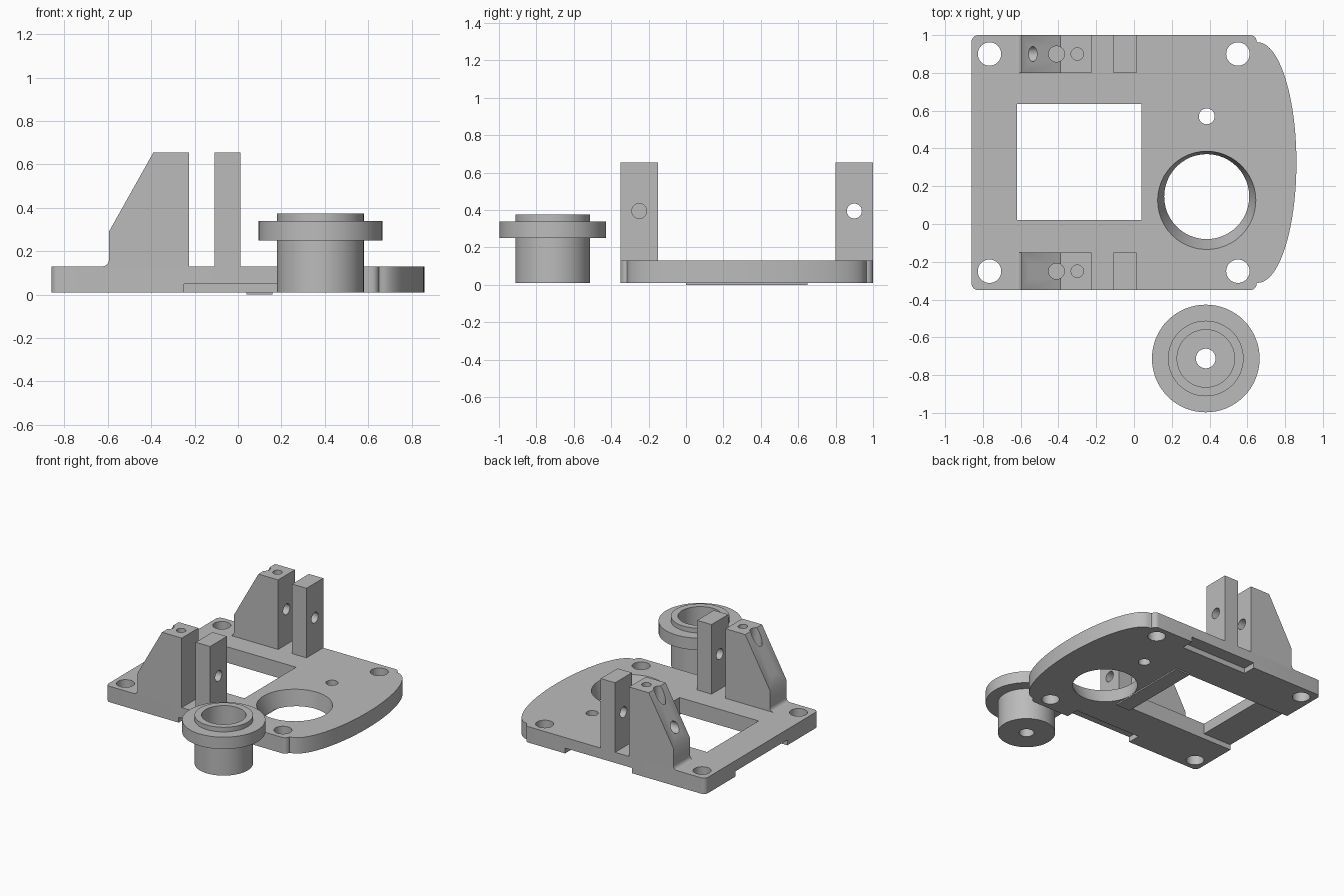
import bpy, bmesh, math
from mathutils import Matrix, Vector

cube = bpy.data.objects.get("Cube")
if cube:
    bpy.data.objects.remove(cube, do_unlink=True)

grey = bpy.data.materials.new("plain_grey")
grey.use_nodes = True
grey.diffuse_color = (0.5, 0.5, 0.5, 1)
grey.node_tree.nodes["Principled BSDF"].inputs["Base Color"].default_value = (0.5, 0.5, 0.5, 1)


def finish(name, bm):
    bmesh.ops.recalc_face_normals(bm, faces=bm.faces)
    mesh = bpy.data.meshes.new(name)
    bm.to_mesh(mesh)
    bm.free()
    mesh.materials.append(grey)
    obj = bpy.data.objects.new(name, mesh)
    bpy.context.collection.objects.link(obj)
    return obj


def prism(name, points, lo, hi, axis="z"):
    """Extrude a flat outline along z, or an x-z profile along y."""
    bm = bmesh.new()
    place = (lambda p: (p[0], p[1], lo)) if axis == "z" else (lambda p: (p[0], lo, p[1]))
    face = bm.faces.new([bm.verts.new(place(p)) for p in points])
    new = bmesh.ops.extrude_face_region(bm, geom=[face])["geom"]
    shift = Vector((0, 0, hi - lo)) if axis == "z" else Vector((0, hi - lo, 0))
    bmesh.ops.translate(bm, vec=shift, verts=[v for v in new if isinstance(v, bmesh.types.BMVert)])
    return finish(name, bm)


def box(name, x0, x1, y0, y1, z0, z1):
    return prism(name, [(x0, y0), (x1, y0), (x1, y1), (x0, y1)], z0, z1)


def rod(center, r1, r2, length, along_x=False, lean=0.0, sides=32):
    """Round cutter, optionally tapered and leaning in y."""
    bm = bmesh.new()
    bmesh.ops.create_cone(bm, cap_ends=True, segments=sides, radius1=r1, radius2=r2, depth=length)
    for v in bm.verts:
        v.co.y += lean if v.co.z > 0 else -lean
    turn = Matrix.Rotation(math.pi / 2, 4, "Y") if along_x else Matrix()
    bm.transform(Matrix.Translation(center) @ turn)
    return finish("cutter", bm)


def cut(obj, cutters):
    bpy.context.view_layer.objects.active = obj
    for cutter in cutters:
        mod = obj.modifiers.new("cut", "BOOLEAN")
        mod.operation, mod.solver, mod.object = "DIFFERENCE", "EXACT", cutter
        bpy.ops.object.modifier_apply(modifier=mod.name)
        bpy.data.objects.remove(cutter, do_unlink=True)


def smooth(obj):
    bpy.ops.object.select_all(action="DESELECT")
    obj.select_set(True)
    bpy.context.view_layer.objects.active = obj
    bpy.ops.object.shade_smooth_by_angle(angle=math.radians(30))


def arc(cx, cy, rx, ry, start, end, steps):
    angles = [math.radians(start + (end - start) * i / steps) for i in range(steps + 1)]
    return [(cx + rx * math.cos(a), cy + ry * math.sin(a)) for a in angles]


# Base plate: rounded rectangle with a bulging side
left, right, front, back, r = -0.86, 0.65, -0.35, 1.0, 0.035
outline = (arc(left + r, front + r, r, r, 180, 270, 6)
           + arc(right - r, front + r, r, r, 270, 360, 6)
           + arc(right + 0.005, 0.325, 0.205, 0.637, -90, 90, 40)
           + arc(right - r, back - r, r, r, 0, 90, 6)
           + arc(left + r, back - r, r, r, 90, 180, 6))
plate = prism("base_plate", outline, 0.01, 0.13)

# Window, underside channel and edge slots, bores
cutters = [box("cutter", -0.62, 0.04, 0.02, 0.635, -0.1, 0.3),
           box("cutter", -0.95, -0.6, 0.02, 0.635, -0.1, 0.05),
           box("cutter", -0.25, 0.31, 0.9, 1.1, -0.1, 0.05),
           box("cutter", -0.25, 0.31, -0.45, -0.25, -0.1, 0.05),
           rod((0.385, 0.135, 0.07), 0.2215, 0.2635, 0.144, lean=-0.012, sides=48),
           rod((0.385, 0.57, 0.07), 0.042, 0.042, 0.4)]
cutters += [rod((x, y, 0.07), 0.062, 0.062, 0.4) for x in (-0.765, 0.55) for y in (-0.25, 0.9)]
cut(plate, cutters)
smooth(plate)

# Raised pad under the plate, beside the window
box("underside_pad", 0.04, 0.16, 0.0, 0.65, 0.0, 0.01)

# Front and back brackets: sloped block plus thin post
for side, y0, y1 in (("front", -0.35, -0.15), ("back", 0.8, 1.0)):
    mid = (y0 + y1) / 2
    profile = ([(-0.225, 0.13), (-0.225, 0.655), (-0.39, 0.655), (-0.595, 0.29)]
               + arc(-0.625, 0.16, 0.03, 0.03, 0, -90, 6))
    block = prism(side + "_sloped_block", profile, y0, y1, "y")
    cut(block, [rod((-0.4, mid, 0.395), 0.04, 0.04, 0.8, along_x=True),
                rod((-0.41, mid, 0.65), 0.042, 0.042, 0.3),
                rod((-0.3, mid, 0.65), 0.033, 0.033, 0.3)])
    smooth(block)
    post = box(side + "_post", -0.108, 0.012, y0, y1, 0.13, 0.655)
    cut(post, [rod((-0.05, mid, 0.395), 0.04, 0.04, 0.5, along_x=True)])
    smooth(post)

# Flanged bushing, standing in front of the plate
section = [(0.052, 0.01), (0.2, 0.01), (0.2, 0.25), (0.285, 0.25), (0.285, 0.34),
           (0.2, 0.34), (0.2, 0.375), (0.152, 0.375), (0.152, 0.07), (0.052, 0.07)]
bm = bmesh.new()
ring = [bm.verts.new((x, 0, z)) for x, z in section]
edges = [bm.edges.new((ring[i - 1], ring[i])) for i in range(len(ring))]
bmesh.ops.spin(bm, geom=ring + edges, cent=(0, 0, 0), axis=(0, 0, 1),
               angle=math.tau, steps=64, use_duplicate=False)
bmesh.ops.remove_doubles(bm, verts=bm.verts, dist=0.0005)
bmesh.ops.translate(bm, vec=(0.38, -0.712, 0), verts=bm.verts)
smooth(finish("flanged_bushing", bm))
